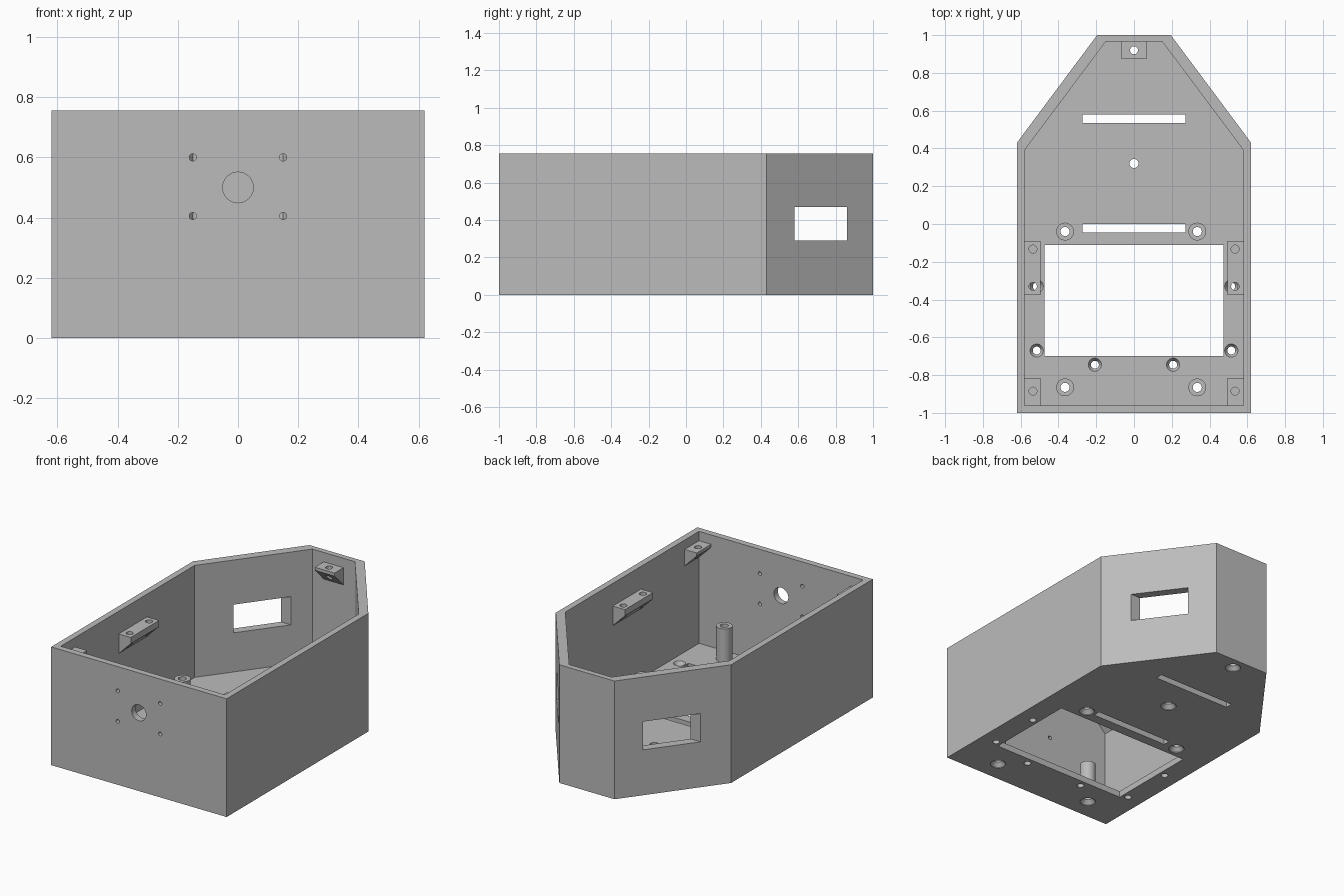
import bpy, bmesh, math
from mathutils import Matrix, Vector

cube = bpy.data.objects.get("Cube")
if cube:
    bpy.data.objects.remove(cube, do_unlink=True)

GREY = (0.5, 0.5, 0.5, 1)
mat = bpy.data.materials.new("mid grey")
mat.use_nodes = True
mat.diffuse_color = GREY
mat.node_tree.nodes["Principled BSDF"].inputs["Base Color"].default_value = GREY

HEIGHT, FLOOR = 0.755, 0.04


def prism(bm, points, along):
    """Extrude a closed 3D outline by a vector."""
    face = bm.faces.new([bm.verts.new(p) for p in points])
    made = bmesh.ops.extrude_face_region(bm, geom=[face], use_keep_orig=True)
    verts = [v for v in made["geom"] if isinstance(v, bmesh.types.BMVert)]
    bmesh.ops.translate(bm, verts=verts, vec=along)


def box(bm, x0, x1, y0, y1, z0, z1):
    prism(bm, [(x0, y0, z0), (x1, y0, z0), (x1, y1, z0), (x0, y1, z0)], (0, 0, z1 - z0))


def lathe(bm, profile, matrix, sides=32):
    """Solid of revolution about z from (radius, height) pairs."""
    rings = []
    for r, z in profile:
        angles = [math.tau * i / sides for i in range(sides)]
        rings.append([bm.verts.new(matrix @ Vector((r * math.cos(a), r * math.sin(a), z)))
                      for a in angles])
    for low, high in zip(rings, rings[1:]):
        for i in range(sides):
            j = (i + 1) % sides
            bm.faces.new((low[i], low[j], high[j], high[i]))
    bm.faces.new(rings[0][::-1])
    bm.faces.new(rings[-1])


def at(x, y, z=0):
    return Matrix.Translation((x, y, z))


def finish(bm, name):
    bmesh.ops.recalc_face_normals(bm, faces=bm.faces[:])
    mesh = bpy.data.meshes.new(name)
    bm.to_mesh(mesh)
    bm.free()
    mesh.materials.append(mat)
    obj = bpy.data.objects.new(name, mesh)
    bpy.context.collection.objects.link(obj)
    return obj


def cut(obj, bm):
    """Subtract a cutter mesh for good and drop the cutter."""
    cutter = finish(bm, "cutter")
    cutter.hide_render = True
    mod = obj.modifiers.new("cut", "BOOLEAN")
    mod.operation, mod.solver, mod.object = "DIFFERENCE", "EXACT", cutter
    bpy.context.view_layer.update()
    graph = bpy.context.evaluated_depsgraph_get()
    mesh = bpy.data.meshes.new_from_object(obj.evaluated_get(graph))
    obj.modifiers.clear()
    obj.data = mesh
    bpy.data.objects.remove(cutter, do_unlink=True)


def smooth(obj):
    obj.data.shade_smooth()
    obj.data.set_sharp_from_angle(angle=math.radians(30))


def outline(half, z):
    """Symmetric floor plan from its right half."""
    return [(x, y, z) for x, y in half] + [(-x, y, z) for x, y in half[::-1]]


# Housing walls and floor
bm = bmesh.new()
prism(bm, outline([(0.62, -1), (0.62, 0.43), (0.195, 1)], 0), (0, 0, HEIGHT))
housing = finish(bm, "housing")
bm = bmesh.new()
prism(bm, outline([(0.58, -0.96), (0.58, 0.39), (0.15, 0.965)], FLOOR), (0, 0, 1))
cut(housing, bm)

# Floor opening, slots and side windows
PILLARS = [(x, y) for x in (-0.365, 0.335) for y in (-0.04, -0.865)]
bm = bmesh.new()
box(bm, -0.475, 0.475, -0.7, -0.11, -0.1, 0.1)
for y in (-0.045, 0.535):
    box(bm, -0.273, 0.273, y, y + 0.045, -0.1, 0.1)
box(bm, -1, 1, 0.58, 0.86, 0.29, 0.47)

# Holes countersunk from below
for x, y in PILLARS + [(0, 0.32), (0, 0.92)]:
    lathe(bm, [(0.046, -0.01), (0.046, 0.004), (0.024, 0.028), (0.024, 0.1)], at(x, y))
# Holes countersunk from above
for x, y in ((0.515, -0.67), (0.207, -0.745), (0.515, -0.33)):
    for side in (-1, 1):
        lathe(bm, [(0.021, -0.1), (0.021, 0.018), (0.035, FLOOR), (0.035, 0.08)],
              at(side * x, y))
# Shaft hole and screw holes in the front wall
turn = Matrix.Rotation(math.radians(90), 4, "X")
lathe(bm, [(0.051, -0.1), (0.051, 0.1)], at(0, -1, 0.5) @ turn)
for x in (-0.15, 0.15):
    for z in (0.405, 0.6):
        lathe(bm, [(0.012, -0.1), (0.012, 0.1)], at(x, -1, z) @ turn)
cut(housing, bm)
smooth(housing)

# Hollow standoff pillars
for i, (x, y) in enumerate(PILLARS):
    bm = bmesh.new()
    lathe(bm, [(0.047, FLOOR), (0.047, 0.255)], at(x, y))
    pillar = finish(bm, f"standoff_{i + 1}")
    bm = bmesh.new()
    lathe(bm, [(0.024, 0), (0.024, 0.4)], at(x, y))
    cut(pillar, bm)
    smooth(pillar)


def bracket(name, origin, out, along, depth, length, lip, holes):
    """Wedge bracket on a wall: out leaves the wall, along runs beside it."""
    o, out, along = Vector(origin), Vector(out), Vector(along)
    up = Vector((0, 0, 1))
    bm = bmesh.new()
    prism(bm, [o, o + out * depth, o + out * depth - up * lip,
               o - up * (lip + depth)], along * length)
    obj = finish(bm, name)
    bm = bmesh.new()
    for h in holes:
        p = o + out * 0.045 + along * h
        lathe(bm, [(0.021, -0.3), (0.021, 0.1)], Matrix.Translation(p))
    cut(obj, bm)
    smooth(obj)


# Lid and side brackets
for side, word in ((1, "left"), (-1, "right")):
    wall = side * 0.58
    bracket(f"{word}_side_bracket", (wall, -0.375, 0.61), (-side, 0, 0), (0, 1, 0),
            0.085, 0.285, 0.04, (0.045, 0.242))
    bracket(f"{word}_corner_bracket", (wall, -0.96, 0.695), (-side, 0, 0), (0, 1, 0),
            0.085, 0.145, 0.02, (0.075,))
bracket("back_bracket", (-0.07, 0.965, 0.695), (0, -1, 0), (1, 0, 0),
        0.09, 0.14, 0.02, (0.07,))
